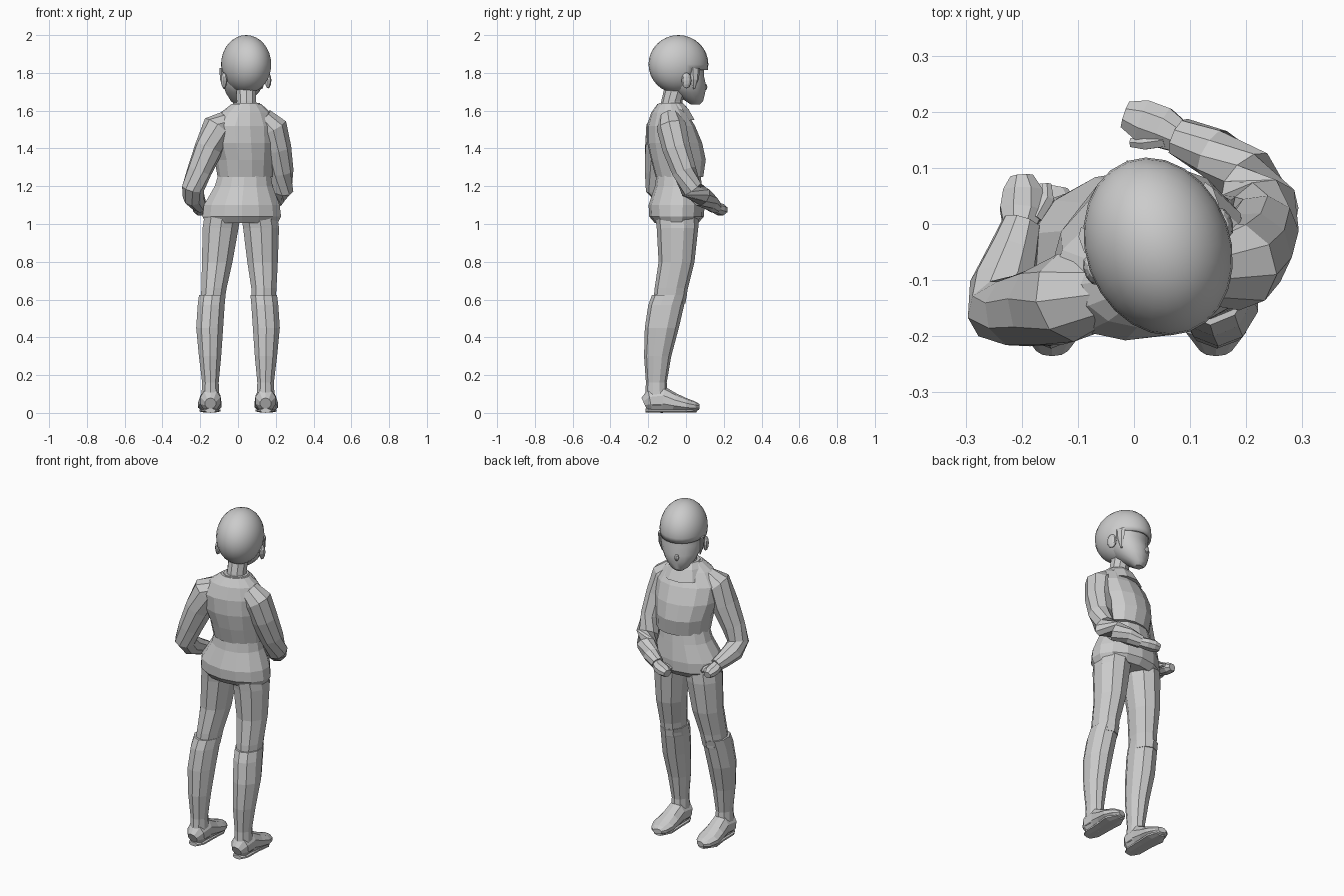
import bpy, bmesh
from math import sin, cos, pi, radians
from mathutils import Vector, Matrix


def finish(name, bm, smooth=0):
    bmesh.ops.recalc_face_normals(bm, faces=bm.faces)
    me = bpy.data.meshes.new(name)
    bm.to_mesh(me)
    bm.free()
    ob = bpy.data.objects.new(name, me)
    bpy.context.collection.objects.link(ob)
    if smooth:
        bpy.ops.object.select_all(action='DESELECT')
        ob.select_set(True)
        bpy.context.view_layer.objects.active = ob
        bpy.ops.object.shade_smooth_by_angle(angle=radians(smooth))
    return ob


def tube(name, pts, ref, n=10, level=False, smooth=0, xf=None):
    """Loft oval rings (x, y, z, half width, half depth along ref)."""
    bm = bmesh.new()
    P = [Vector(p[:3]) for p in pts]
    rings = []
    for i, p in enumerate(pts):
        t = Vector((0, 0, 1)) if level else P[min(i + 1, len(P) - 1)] - P[max(i - 1, 0)]
        u = t.cross(Vector(ref)).normalized()
        v = u.cross(t).normalized()
        rings.append([bm.verts.new(P[i] + u * p[3] * cos(a) + v * p[4] * sin(a))
                      for a in (2 * pi * (k + .5) / n for k in range(n))])
    for a, b in zip(rings, rings[1:]):
        for k in range(n):
            bm.faces.new((a[k], a[(k + 1) % n], b[(k + 1) % n], b[k]))
    bm.faces.new(rings[0])
    bm.faces.new(rings[-1])
    if xf:
        bm.transform(xf)
    return finish(name, bm, smooth)


def ball(name, loc, scale, xf, seg=(10, 6)):
    bm = bmesh.new()
    bmesh.ops.create_uvsphere(bm, u_segments=seg[0], v_segments=seg[1], radius=1)
    bm.transform(xf @ Matrix.Translation(loc) @ Matrix.Diagonal((*scale, 1)))
    return finish(name, bm)


# Head, turned towards -x; local origin at the skull centre
HEAD = Matrix.Translation((.043, -.04, 1.845)) @ Matrix.Rotation(radians(20), 4, 'Z')
bm = bmesh.new()
bmesh.ops.create_uvsphere(bm, u_segments=24, v_segments=16, radius=1)
bm.transform(Matrix.Diagonal((.129, .162, .155, 1)))
gone = [f for f in bm.faces if f.calc_center_median().y > .02 and f.calc_center_median().z < -.04]
bmesh.ops.delete(bm, geom=gone, context='FACES')
bm.transform(HEAD)
hair = finish("hair_cap", bm, 30)
mod = hair.modifiers.new("thickness", 'SOLIDIFY')
mod.thickness = .015

tube("face", [(0, .095, -.213, .025, .022), (0, .09, -.195, .05, .045),
              (0, .06, -.15, .088, .085), (0, .045, -.11, .107, .103),
              (0, .035, -.06, .117, .1), (0, .035, 0, .115, .1)],
     (0, 1, 0), 14, True, 30, HEAD)
ball("nose", (0, .147, -.12), (.014, .016, .02), HEAD, (6, 4))
for s in (-1, 1):
    ball("ear", (s * .124, .0, -.085), (.016, .028, .042), HEAD)
    tube("hair_sideburn", [(s * .117, .05, -.02, .012, .03), (s * .116, .05, -.08, .01, .022),
                           (s * .105, .05, -.13, .004, .006)], (0, 1, 0), 6, True, 0, HEAD)

# Neck and collar
tube("neck", [(.045, -.085, 1.56, .06, .06), (.045, -.075, 1.65, .054, .056),
              (.043, -.05, 1.74, .056, .06)], (0, 1, 0), 10, True)
turn = (-sin(radians(16)), cos(radians(16)), 0)
tube("collar", [(.043, -.055, 1.55, .12, .105), (.045, -.07, 1.61, .095, .085),
                (.045, -.08, 1.64, .07, .066)], turn, 10, True)

# Jacket upper part and flared hem
tube("jacket", [(.04, -.035, 1.25, .15, .125), (.035, -.04, 1.34, .16, .145),
                (.03, -.06, 1.43, .18, .143), (.03, -.08, 1.52, .182, .122),
                (.04, -.09, 1.59, .135, .09), (.045, -.09, 1.635, .08, .06)], turn, 14, True)
tube("jacket_hem", [(.02, -.05, 1.005, .195, .115), (.02, -.05, 1.04, .213, .145),
                    (.02, -.05, 1.1, .206, .148), (.03, -.04, 1.2, .157, .125),
                    (.035, -.04, 1.27, .14, .115)], (0, 1, 0), 14, True)

# Sleeves and hands
UP = (0, .6, .8)
tube("left_sleeve", [(-.05, -.11, 1.545, .06, .06), (-.11, -.13, 1.51, .083, .08),
                     (-.155, -.145, 1.4, .077, .075), (-.205, -.155, 1.28, .066, .066),
                     (-.238, -.155, 1.19, .06, .06), (-.235, -.11, 1.145, .058, .058),
                     (-.215, -.05, 1.115, .046, .046), (-.2, .0, 1.095, .036, .038)], UP, 9)
tube("left_hand", [(-.205, -.01, 1.095, .03, .03), (-.2, .025, 1.08, .042, .03),
                   (-.198, .06, 1.072, .038, .03), (-.2, .085, 1.067, .022, .02)], (0, 0, 1), 8)
tube("left_thumb", [(-.175, .01, 1.09, .015, .015), (-.155, .045, 1.08, .014, .014),
                    (-.155, .07, 1.07, .009, .009)], (0, 0, 1), 6)
tube("right_sleeve", [(.13, -.085, 1.56, .06, .06), (.18, -.075, 1.51, .08, .083),
                      (.208, -.05, 1.4, .075, .075), (.228, -.01, 1.28, .066, .066),
                      (.233, .03, 1.185, .06, .062), (.2, .085, 1.145, .056, .056),
                      (.14, .128, 1.115, .046, .046), (.08, .155, 1.09, .036, .036)], (.5, -.4, .8), 9)
tube("right_hand", [(.09, .15, 1.09, .028, .028), (.05, .172, 1.08, .04, .032),
                    (.015, .185, 1.075, .04, .032), (-.015, .195, 1.07, .026, .022)], (0, 0, 1), 8)
tube("right_thumb", [(.055, .15, 1.095, .014, .014), (.02, .145, 1.085, .014, .014),
                     (-.005, .145, 1.075, .009, .009)], (0, 0, 1), 6)

# Trousers, boots and feet, one set per side
for s in (-1, 1):
    tube("trouser_leg", [(.015 + s * .095, -.05, 1.06, .1, .115), (.015 + s * .107, -.045, .98, .1, .11),
                         (.01 + s * .12, -.05, .8, .085, .095), (.005 + s * .132, -.078, .66, .07, .088),
                         (s * .136, -.088, .58, .066, .085)], (0, 1, 0), 10, True)
    tube("boot_shaft", [(s * .136, -.087, .625, .074, .093), (s * .142, -.105, .57, .075, .095),
                        (s * .15, -.128, .45, .075, .09), (s * .148, -.15, .3, .062, .072),
                        (s * .146, -.157, .16, .046, .055), (s * .146, -.157, .09, .05, .06),
                        (s * .146, -.155, .04, .054, .062)], (0, 1, 0), 10, True)
    tube("boot_foot", [(s * .146, -.222, .05, .03, .032), (s * .146, -.19, .065, .056, .063),
                       (s * .146, -.12, .07, .056, .07), (s * .148, -.06, .053, .062, .05),
                       (s * .15, 0, .04, .066, .037), (s * .147, .045, .033, .05, .028),
                       (s * .143, .068, .032, .026, .016)], (0, 0, 1), 10)
    tube("boot_sole", [(s * .146, -.215, .012, .03, .012), (s * .146, -.18, .012, .05, .012),
                       (s * .146, -.08, .012, .052, .012), (s * .149, 0, .012, .06, .012),
                       (s * .145, .055, .014, .03, .012)], (0, 0, 1), 8)
